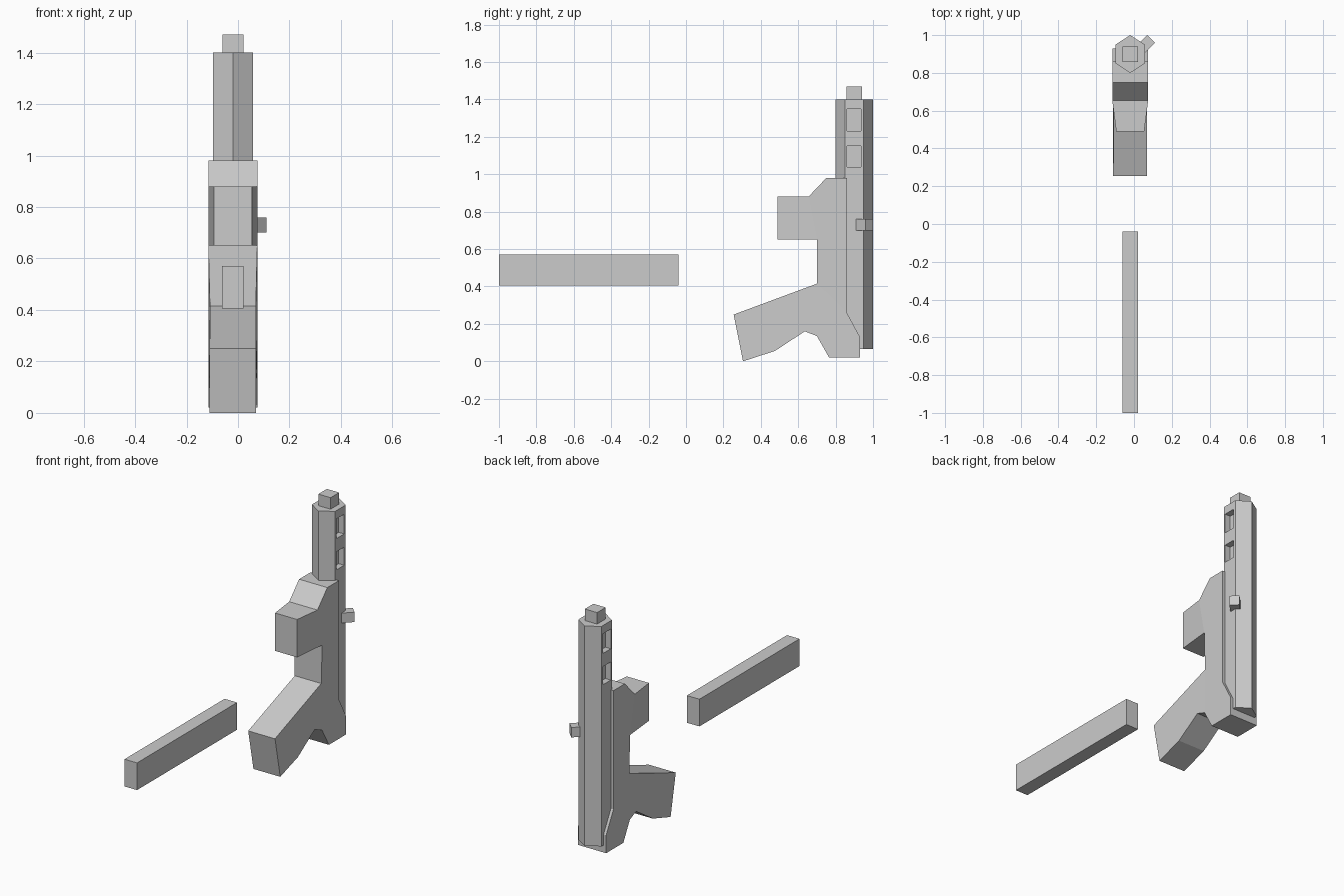
import bpy, bmesh
from math import radians
from mathutils import Matrix

default = bpy.data.objects.get("Cube")
if default:
    bpy.data.objects.remove(default, do_unlink=True)

CX = -0.02  # centre plane of the main parts

grey = bpy.data.materials.new("light grey")
grey.use_nodes = True
GREY = (0.6, 0.6, 0.6, 1)
grey.diffuse_color = GREY
grey.node_tree.nodes["Principled BSDF"].inputs["Base Color"].default_value = GREY


def finish(name, bm):
    bmesh.ops.recalc_face_normals(bm, faces=bm.faces)
    mesh = bpy.data.meshes.new(name)
    bm.to_mesh(mesh)
    bm.free()
    mesh.materials.append(grey)
    obj = bpy.data.objects.new(name, mesh)
    bpy.context.collection.objects.link(obj)
    return obj


def box(name, low, high, turn=0):
    size = [b - a for a, b in zip(low, high)]
    mid = [(a + b) / 2 for a, b in zip(low, high)]
    bm = bmesh.new()
    bmesh.ops.create_cube(bm, size=1, matrix=Matrix.Translation(mid)
                          @ Matrix.Rotation(radians(turn), 4, "Z")
                          @ Matrix.Diagonal((*size, 1)))
    return finish(name, bm)


# Body: side profile (y, z, half width), including foregrip, grip and foot
profile = [
    (0.49, 0.65, 0.074), (0.49, 0.88, 0.074), (0.655, 0.88, 0.095),
    (0.75, 0.98, 0.095), (0.86, 0.98, 0.095), (0.86, 0.26, 0.095),
    (0.93, 0.13, 0.095), (0.93, 0.02, 0.095), (0.765, 0.02, 0.095),
    (0.70, 0.135, 0.093), (0.635, 0.16, 0.09), (0.475, 0.055, 0.09),
    (0.305, 0.0, 0.09), (0.255, 0.25, 0.09), (0.70, 0.415, 0.089),
    (0.70, 0.65, 0.095),
]
side_panels = [
    (0, 1, 2, 15),
    (15, 2, 3, 4, 5, 14),
    (14, 5, 6, 7, 8, 9),
    (9, 10, 11, 12, 13, 14),
]
bm = bmesh.new()
left, right = [[bm.verts.new((CX + s * w, y, z)) for y, z, w in profile]
               for s in (1, -1)]
for side in (left, right):
    for panel in side_panels:
        bm.faces.new([side[i] for i in panel])
for i in range(len(profile)):
    j = (i + 1) % len(profile)
    bm.faces.new((left[i], left[j], right[j], right[i]))
finish("body", bm)

# Six-sided barrel
bm = bmesh.new()
bmesh.ops.create_cone(bm, cap_ends=True, segments=6, radius1=0.1, radius2=0.1,
                      depth=1.335,
                      matrix=Matrix.Translation((CX, 0.9, 0.7325))
                      @ Matrix.Diagonal((0.9, 1, 1, 1)))
# Keep a corner at the front and back
if max(v.co.y for v in bm.verts) < 0.99:
    bmesh.ops.rotate(bm, verts=bm.verts, cent=(CX, 0.9, 0),
                     matrix=Matrix.Rotation(radians(30), 3, "Z"))
barrel = finish("barrel", bm)

# Windows cut through the barrel
for low, high in ((1.04, 1.15), (1.23, 1.35)):
    cutter = box("window_cutter", (-0.3, 0.861, low), (0.3, 0.936, high))
    cutter.hide_render = True
    cut = barrel.modifiers.new("window", "BOOLEAN")
    cut.operation = "DIFFERENCE"
    cut.solver = "EXACT"
    cut.object = cutter
    bpy.context.view_layer.objects.active = barrel
    bpy.ops.object.modifier_apply(modifier=cut.name)
    bpy.data.objects.remove(cutter, do_unlink=True)

# Square rod behind the windows, ending in the tip
box("inner_rod", (CX - 0.041, 0.858, 0.99), (CX + 0.041, 0.94, 1.47))

# Knob set at an angle on the barrel
box("knob", (0.0175, 0.9215, 0.70), (0.1025, 0.9785, 0.76), turn=45)

# Loose bar lying in front
box("loose_bar", (CX - 0.042, -1.0, 0.405), (CX + 0.042, -0.04, 0.57))
